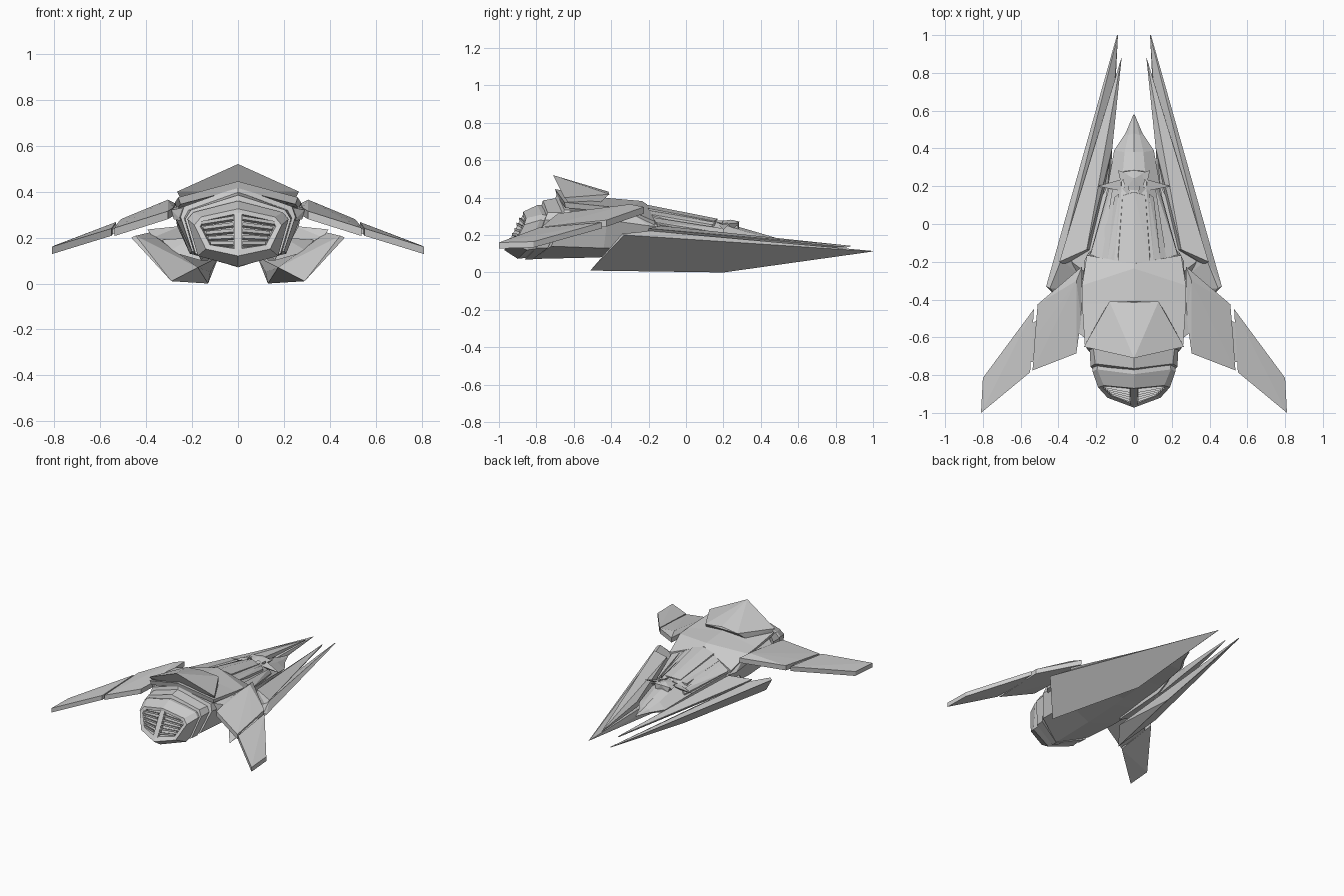
import bpy, bmesh
from mathutils import Vector as V


def finish(name, bm, mirror=False):
    bmesh.ops.recalc_face_normals(bm, faces=bm.faces)
    me = bpy.data.meshes.new(name)
    bm.to_mesh(me)
    bm.free()
    ob = bpy.data.objects.new(name, me)
    bpy.context.collection.objects.link(ob)
    if mirror:
        ob.modifiers.new("mirror", "MIRROR").use_mirror_merge = False
    return ob


def solid(name, pts, centred=False):
    """Faceted convex solid; centred ones straddle x=0, others come in pairs."""
    if centred:
        pts = pts + [(-x, y, z) for x, y, z in pts if x > 0]
    bm = bmesh.new()
    for p in pts:
        bm.verts.new(p)
    r = bmesh.ops.convex_hull(bm, input=bm.verts)
    bmesh.ops.delete(bm, geom=[g for g in r["geom_interior"] if isinstance(g, bmesh.types.BMVert)], context="VERTS")
    bmesh.ops.dissolve_limit(bm, angle_limit=0.02, verts=bm.verts, edges=bm.edges)
    return finish(name, bm, not centred)


def plate(name, top, t):
    return solid(name, top + [(x, y, z - t) for x, y, z in top])


def loft(name, sections):
    """Skin half-sections (top centre to bottom centre), mirrored across x=0."""
    bm = bmesh.new()
    rings = []
    for s in sections:
        full = s + [(-x, y, z) for x, y, z in reversed(s[1:-1])]
        rings.append([bm.verts.new(p) for p in full])
    n = len(rings[0])
    for a, b in zip(rings, rings[1:]):
        for i in range(n):
            j = (i + 1) % n
            bm.faces.new((a[i], a[j], b[j], b[i]))
    h = n // 2
    for r in (rings[0], rings[-1]):
        bm.faces.new(r[:h + 1])
        bm.faces.new(r[h:] + r[:1])
    return finish(name, bm)


# main hull, from the engine mount to the shoulders and belly
loft("hull", [
    [(0, -.69, .42), (.235, -.65, .335), (.25, -.66, .29), (.2, -.72, .14), (0, -.82, .072)],
    [(0, -.42, .39), (.25, -.42, .335), (.27, -.42, .28), (.21, -.44, .13), (0, -.48, .08)],
    [(0, -.22, .37), (.26, -.31, .33), (.265, -.2, .25), (.2, -.2, .13), (0, -.2, .095)],
    [(0, -.205, .345), (.235, -.165, .265), (.24, -.15, .245), (.17, -.1, .13), (0, -.1, .105)],
])

# smooth roof shell, with the front brow folding down to the shoulders
loft("roof_shell", [
    [(0, -.70, .445), (.26, -.65, .375), (.25, -.645, .345), (0, -.69, .41)],
    [(0, -.42, .398), (.275, -.42, .352), (.265, -.42, .325), (0, -.42, .37)],
    [(0, -.235, .382), (.275, -.325, .342), (.262, -.32, .315), (0, -.24, .35)],
    [(0, -.21, .365), (.25, -.165, .272), (.24, -.165, .245), (0, -.21, .33)],
])

# raised rear scoop
solid("roof_scoop", [(0, -.71, .52), (.265, -.65, .40), (.25, -.625, .37), (0, -.66, .44),
                     (0, -.415, .432), (.13, -.41, .418), (.16, -.46, .372), (0, -.5, .385)], True)

# stepped collar and engine housing
loft("engine_collar", [
    [(0, -.68, .40), (.215, -.66, .32), (.235, -.66, .285), (.19, -.74, .13), (0, -.82, .07)],
    [(0, -.765, .385), (.205, -.74, .32), (.23, -.755, .28), (.185, -.80, .13), (0, -.86, .07)],
])
loft("engine_housing", [
    [(0, -.74, .36), (.19, -.72, .30), (.215, -.73, .275), (.17, -.78, .13), (0, -.84, .08)],
    [(0, -.795, .36), (.195, -.77, .31), (.22, -.78, .28), (.175, -.85, .12), (0, -.90, .073)],
    [(0, -.87, .325), (.16, -.855, .29), (.19, -.865, .255), (.14, -.92, .15), (0, -.972, .12)],
    [(0, -.873, .305), (.14, -.86, .275), (.165, -.868, .25), (.122, -.908, .168), (0, -.955, .15)],
    [(0, -.855, .30), (.135, -.845, .27), (.158, -.85, .25), (.118, -.885, .17), (0, -.92, .155)],
])

# engine grille slats and central bar
for i in range(5):
    f = i / 4
    a = V((.02, -.888 - .05 * f, .285 - .11 * f))
    b = V((.16 - .04 * f, -.862 - .04 * f, .263 - .088 * f))
    up, out = V((0, 0, .014)), V((0, -.005, .002))
    solid(f"grille_slat_{i + 1}", [tuple(p + up * s + o) for p in (a, b)
          for s in (.5, -.5) for o in (out, -3 * out)])
solid("grille_bar", [(.018, -.872, .308), (.018, -.957, .148), (.018, -.85, .30), (.018, -.92, .15)], True)

# tapering neck and nose spike
loft("neck", [
    [(0, -.24, .36), (.11, -.24, .335), (.235, -.17, .26), (.18, -.17, .13), (0, -.17, .10)],
    [(0, .14, .285), (.07, .14, .272), (.15, .14, .20), (.12, .14, .13), (0, .14, .12)],
    [(0, .38, .215), (.05, .38, .20), (.105, .39, .16), (.08, .39, .135), (0, .39, .135)],
    [(0, .48, .185), (.03, .47, .175), (.045, .48, .158), (.03, .48, .148), (0, .48, .148)],
    [(0, .58, .162), (.003, .578, .16), (.004, .578, .158), (.003, .578, .156), (0, .58, .155)],
])
solid("spine_ridge", [(0, -.21, .362), (.085, -.2, .342), (.06, .15, .275), (0, .17, .287),
                      (.09, -.2, .31), (.065, .15, .25)], True)
solid("neck_rail", [(.105, -.19, .325), (.14, -.185, .31), (.105, .14, .255), (.08, .16, .268),
                    (.14, -.18, .28), (.105, .14, .225)])
solid("shoulder_panel", [(.17, -.18, .295), (.23, -.16, .267), (.13, .2, .21), (.11, .2, .235),
                         (.22, -.15, .23), (.12, .2, .18)])

# star-shaped sensor fins on the neck
solid("sensor_head", [(0, .14, .268), (.05, .18, .262), (.06, .275, .265), (0, .285, .272),
                      (0, .24, .282), (.05, .2, .235), (.05, .28, .225)], True)
solid("sensor_side_fin", [(.195, .2, .228), (.07, .175, .255), (.07, .235, .262), (.06, .2, .23)])
solid("sensor_front_fin", [(.085, .285, .262), (.03, .265, .272), (.07, .22, .262), (.05, .25, .23)])
solid("sensor_rear_fin", [(.015, .135, .28), (.03, .2, .278), (.065, .19, .262), (.03, .19, .25)])

# long lower prong with its slanted rear end
solid("outer_prong", [(.465, -.33, .2), (.29, -.512, .01), (.13, .2, 0), (.09, 1, .112),
                      (.445, -.34, .208), (.385, -.19, .222), (.175, -.36, .07),
                      (.12, .3, .05), (.085, 1, .115)])

# upper inner blade
solid("inner_blade", [(.065, .885, .142), (.07, .87, .135), (.395, -.2, .235), (.37, -.215, .2),
                      (.25, -.135, .25), (.22, -.14, .14), (.115, .4, .165), (.12, .39, .12)])

# two-section drooping wings
plate("inner_wing", [(.275, -.225, .35), (.305, -.30, .365), (.51, -.425, .28), (.525, -.6, .262),
                     (.537, -.775, .242), (.305, -.685, .315), (.28, -.5, .33)], .035)
plate("outer_wing", [(.53, -.45, .268), (.80, -.815, .165), (.81, -1.0, .16), (.55, -.785, .24)], .032)
solid("wing_joint", [(.50, -.5, .262), (.56, -.54, .25), (.56, -.73, .235), (.50, -.73, .245),
                     (.50, -.5, .24), (.56, -.54, .225), (.56, -.73, .215), (.50, -.73, .22)])
solid("wing_root", [(.24, -.3, .33), (.29, -.34, .335), (.29, -.58, .32), (.24, -.62, .33),
                    (.24, -.3, .27), (.28, -.34, .29), (.28, -.58, .28), (.24, -.62, .27)])

# side skirt linking hull and prong
solid("prong_mount", [(.2, -.30, .2), (.2, -.1, .2), (.33, -.2, .19), (.3, -.28, .14),
                      (.16, -.35, .1), (.13, .1, .1), (.12, .25, .16)])
